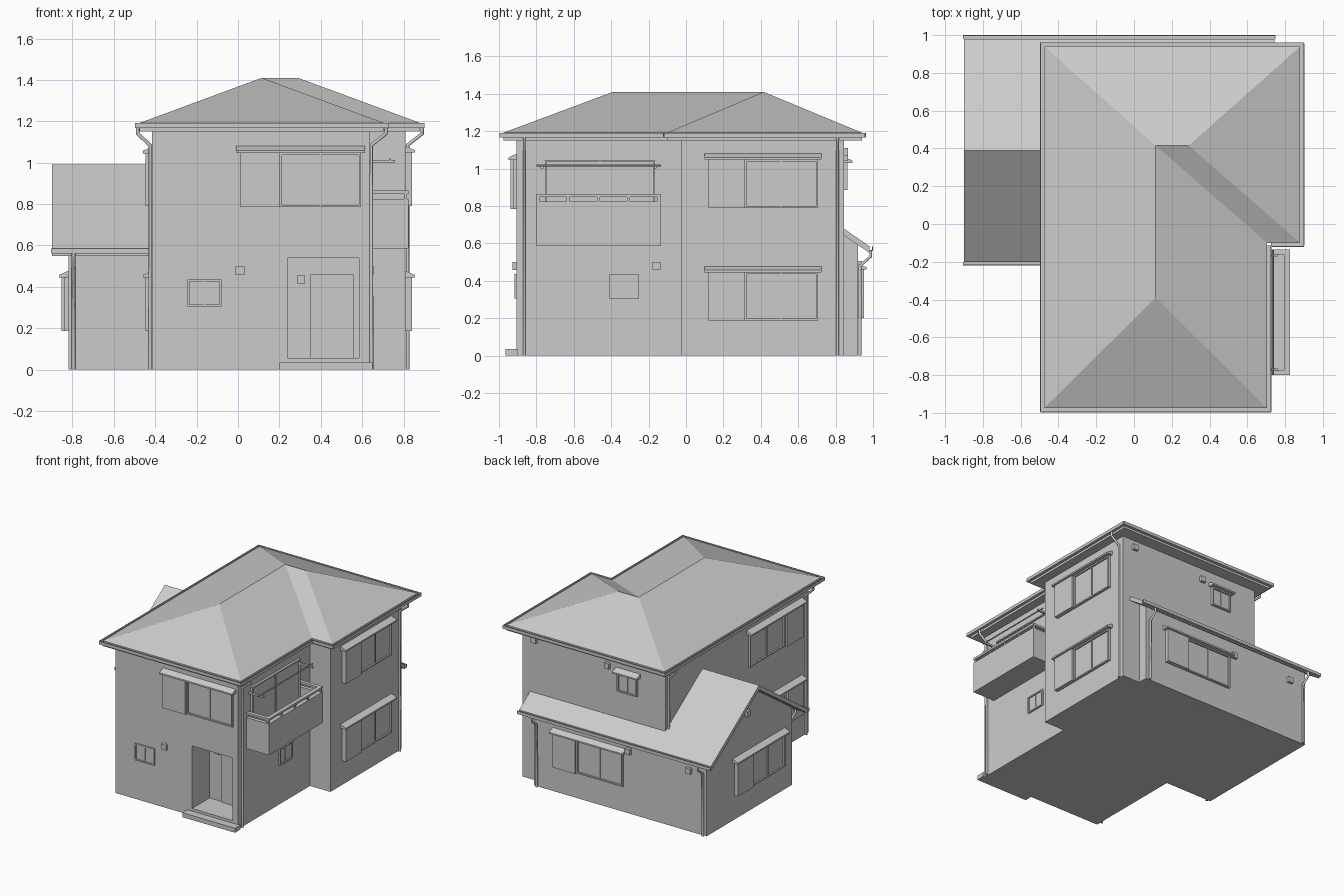
import bpy, bmesh
from mathutils import Vector

if "Cube" in bpy.data.objects:
    bpy.data.objects.remove(bpy.data.objects["Cube"])


def finish(name, bm):
    bmesh.ops.recalc_face_normals(bm, faces=bm.faces)
    me = bpy.data.meshes.new(name)
    bm.to_mesh(me)
    bm.free()
    ob = bpy.data.objects.new(name, me)
    bpy.context.collection.objects.link(ob)
    return ob


def add_prism(bm, pts, vec):
    """Extrude a planar 3D outline along vec."""
    f = bm.faces.new([bm.verts.new(p) for p in pts])
    g = bmesh.ops.extrude_face_region(bm, geom=[f])
    if len(f.link_loops if hasattr(f, "link_loops") else []) or f.is_valid:
        top = [v for v in g["geom"] if isinstance(v, bmesh.types.BMVert)]
        bmesh.ops.translate(bm, verts=top, vec=vec)


def add_box(bm, x0, x1, y0, y1, z0, z1):
    vs = bmesh.ops.create_cube(bm, size=1)["verts"]
    for v in vs:
        v.co = Vector((x1 if v.co.x > 0 else x0, y1 if v.co.y > 0 else y0, z1 if v.co.z > 0 else z0))


def boxes(name, *bs):
    bm = bmesh.new()
    for b in bs:
        add_box(bm, *b)
    return finish(name, bm)


def prism_z(name, outline, z0, z1):
    bm = bmesh.new()
    vs = [[bm.verts.new((x, y, z)) for x, y in outline] for z in (z0, z1)]
    n = len(outline)
    for r in vs:
        bm.faces.new(r)
    for i in range(n):
        j = (i + 1) % n
        bm.faces.new((vs[0][i], vs[0][j], vs[1][j], vs[1][i]))
    return finish(name, bm)


def prism_x(name, outline, x0, x1):
    bm = bmesh.new()
    vs = [[bm.verts.new((x, y, z)) for y, z in outline] for x in (x0, x1)]
    n = len(outline)
    for r in vs:
        bm.faces.new(r)
    for i in range(n):
        j = (i + 1) % n
        bm.faces.new((vs[0][i], vs[0][j], vs[1][j], vs[1][i]))
    return finish(name, bm)


# wall = (axis running along the wall, plane position, outward sign)
FRONT, BACK, BACK_LOW = ("x", -.905, -1), ("x", .845, 1), ("x", .92, 1)
RIGHT, RIGHT_WING = ("y", .635, 1), ("y", .81, 1)
LEFT, LEFT_WING = ("y", -.415, -1), ("y", -.82, -1)


def on_wall(wall, u, d, z):
    axis, p, s = wall
    return (u, p + s * d, z) if axis == "x" else (p + s * d, u, z)


def wall_boxes(name, wall, *bs):
    """Boxes as (u0, u1, z0, z1, depth0, depth1) on a wall."""
    out = []
    for u0, u1, z0, z1, d0, d1 in bs:
        a, b = on_wall(wall, u0, d0, z0), on_wall(wall, u1, d1, z1)
        out.append(tuple(f(a[i], b[i]) for i in range(3) for f in (min, max)))
    return boxes(name, *out)


def window(name, wall, u0, u1, z0, z1, d=.018):
    f, m = .01, (u0 + u1) / 2
    wall_boxes(name + "_frame", wall,
               (u0, u1, z0, z0 + f, -.01, d), (u0, u1, z1 - f, z1, -.01, d),
               (u0, u0 + f, z0, z1, -.01, d), (u1 - f, u1, z0, z1, -.01, d),
               (m - .005, m + .005, z0, z1, -.01, d * .7))
    wall_boxes(name + "_glass", wall, (u0, u1, z0, z1, -.01, d * .35))


def hood(name, wall, u0, u1, z, d=.045):
    bm = bmesh.new()
    prof = [(-.01, z), (d, z), (d, z + .012), (-.01, z + .037)]
    vs = [[bm.verts.new(on_wall(wall, u, a, b)) for a, b in prof] for u in (u0, u1)]
    for r in vs:
        bm.faces.new(r)
    for i in range(4):
        j = (i + 1) % 4
        bm.faces.new((vs[0][i], vs[0][j], vs[1][j], vs[1][i]))
    finish(name, bm)


def shutter_window(name, wall, u0, u1, z0, z1, case_low=True):
    """Sliding window with a hood and a shutter case on one side."""
    w = (u1 - u0) * .33
    c0, c1 = (u0, u0 + w) if case_low else (u1 - w, u1)
    g0, g1 = (u0 + w, u1) if case_low else (u0, u1 - w)
    wall_boxes(name + "_shutter_case", wall, (c0, c1, z0, z1, -.01, .032))
    window(name, wall, g0, g1, z0, z1)
    hood(name + "_hood", wall, u0 - .02, u1 + .02, z1)


def pipe(name, pts, r=.009):
    cu = bpy.data.curves.new(name, "CURVE")
    cu.dimensions, cu.bevel_depth, cu.bevel_resolution, cu.use_fill_caps = "3D", r, 1, True
    sp = cu.splines.new("POLY")
    sp.points.add(len(pts) - 1)
    for p, c in zip(sp.points, pts):
        p.co = (*c, 1)
    ob = bpy.data.objects.new(name, cu)
    bpy.context.collection.objects.link(ob)


# Main walls: the lower storey has a notch for the porch
front = [(-.415, -.905), (.635, -.905)]
rest = [(.635, -.025), (.81, -.025), (.81, .845), (-.415, .845)]
notch = [(.24, -.905), (.24, -.69), (.585, -.69), (.585, -.905)]
prism_z("lower_walls", front[:1] + notch + front[1:] + rest, 0, .54)
prism_z("upper_walls", front + rest, .54, 1.16)

# Porch, step and door
boxes("porch_floor", (.24, .585, -.905, -.69, 0, .055))
boxes("front_step", (.2, .65, -.965, -.9, 0, .035))
boxes("front_door", (.35, .56, -.7, -.678, .055, .46))
boxes("door_handle", (.366, .376, -.68, -.655, .18, .325))
boxes("intercom", (.285, .325, -.7, -.675, .415, .455))

# Hipped main roof
E = [(-.475, -.975), (.705, -.975), (.705, -.1), (.88, -.1), (.88, .94), (-.475, .94)]
bm = bmesh.new()
lo = [bm.verts.new((x, y, 1.15)) for x, y in E]
hi = [bm.verts.new((x, y, 1.192)) for x, y in E]
r1, r2, r3 = [bm.verts.new((x, y, 1.41)) for x, y in ((.115, -.39), (.115, .415), (.29, .415))]
a, b, c, d, e, f = hi
for face in ((a, b, r1), (b, c, r2, r1), (c, d, r3, r2), (d, e, r3), (e, f, r2, r3), (f, a, r1, r2), lo):
    bm.faces.new(face)
for i in range(6):
    j = (i + 1) % 6
    bm.faces.new((lo[i], lo[j], hi[j], hi[i]))
finish("main_roof", bm)


def gutter(name, p, q, n, z, w=.022, h=.024):
    """Open trough from p to q, standing out by w along the normal n."""
    bs = []
    for d0, d1, z0, z1 in ((0, w, z, z + .005), (w - .005, w, z, z + h)):
        xs = [p[0] + n[0] * d0, q[0] + n[0] * d1, p[0] + n[0] * d1]
        ys = [p[1] + n[1] * d0, q[1] + n[1] * d1, p[1] + n[1] * d1]
        bs.append((min(xs), max(xs), min(ys), max(ys), z0, z1))
    boxes(name, *bs)


g = .02
gutter("gutter_front", (-.495, -.975), (.725, -.975), (0, -1), 1.167)
gutter("gutter_right_front", (.705, -.995), (.705, -.115), (1, 0), 1.167)
gutter("gutter_wing_front", (.725, -.1), (.9, -.1), (0, -1), 1.167)
gutter("gutter_right_wing", (.88, -.115), (.88, .955), (1, 0), 1.167)
gutter("gutter_back", (-.495, .94), (.9, .94), (0, 1), 1.167)
gutter("gutter_left", (-.475, -.995), (-.475, .96), (-1, 0), 1.167)

# Low side wing with gabled roof, continuing as a lean-to along the back
prism_x("side_wing_walls", [(-.13, 0), (.92, 0), (.92, .605), (.39, .97), (-.13, .605)], -.82, -.41)
prism_x("lean_to_walls", [(.84, 0), (.92, 0), (.92, .605), (.84, .655)], -.42, .66)
prism_x("side_wing_roof", [(-.2, .585), (.39, .99), (.98, .585), (.98, .55), (.39, .955), (-.2, .55)], -.9, -.41)
prism_x("lean_to_roof", [(.84, .681), (.98, .585), (.98, .55), (.84, .646)], -.415, .745)
gutter("wing_gutter_front", (-.905, -.2), (-.415, -.2), (0, -1), .56, .02)
gutter("wing_gutter_back", (-.905, .98), (.75, .98), (0, 1), .56, .02)

# Balcony with rail
B0, B1 = -.8, -.135
boxes("balcony", (.63, .825, B0, B1, .585, .615), (.797, .825, B0, B1, .6, .825),
      (.63, .8, B0, B0 + .028, .6, .825), (.63, .8, B1 - .028, B1, .6, .825))
boxes("balcony_rail", (.795, .825, B0, B1, .848, .865), (.63, .8, B0, B0 + .028, .848, .865),
      (.63, .8, B1 - .028, B1, .848, .865),
      *[(.803, .818, y - .008, y + .008, .82, .85) for y in (-.79, -.63, -.468, -.307, -.145)])
window("balcony_door", RIGHT, -.755, -.165, .61, 1.045)
for y in (-.77, -.165):
    boxes("laundry_arm", (.63, .76, y - .007, y + .007, 1.0, 1.014))
pipe("laundry_pole", [(.735, -.8, 1.016), (.735, -.135, 1.016)], .005)

# Shuttered windows
shutter_window("front_upper_window", FRONT, .01, .595, .785, 1.047)
for z in (.187, .79):
    shutter_window("right_window", RIGHT_WING, .12, .705, z, z + .258)
shutter_window("left_upper_window", LEFT, -.81, -.17, .79, 1.045)
shutter_window("left_lower_window", LEFT, -.81, -.22, .187, .445)
shutter_window("wing_window", LEFT_WING, -.02, .58, .187, .445, False)
shutter_window("back_lower_window", BACK_LOW, -.11, .48, .2, .46, False)

# Small windows
window("front_small_window", FRONT, -.245, -.08, .305, .435, .012)
window("right_small_window", RIGHT, -.41, -.25, .305, .435, .012)
window("back_small_window", BACK, -.18, -.01, .885, 1.03)
hood("back_small_hood", BACK, -.2, .01, 1.03)

# Vent covers
for wall, u, z in ((FRONT, .01, .478), (RIGHT, -.158, .48), (BACK, .705, 1.09), (BACK, .077, 1.06),
                   (BACK_LOW, -.155, .485), (BACK_LOW, -.675, .475), (LEFT_WING, .43, .77)):
    wall_boxes("vent_cover", wall, (u - .021, u + .021, z - .021, z + .021, -.005, .022))

# Downpipes, each with an elbow from its gutter
for gx, wx, y, z, bottom in ((.715, .645, -.865, 1.17, 0), (.89, .82, .81, 1.17, 0),
                             (-.485, -.425, -.865, 1.17, 0), (-.485, -.425, .82, 1.17, .69)):
    pipe("downpipe", [(gx, y, z), (gx, y, z - .03), (wx, y, z - .085), (wx, y, bottom)])
for x, gy, wy in ((-.795, -.208, -.14), (.63, .988, .93), (-.795, .988, .93)):
    pipe("wing_downpipe", [(x, gy, .565), (x, gy, .53), (x, wy, .48), (x, wy, 0)])
